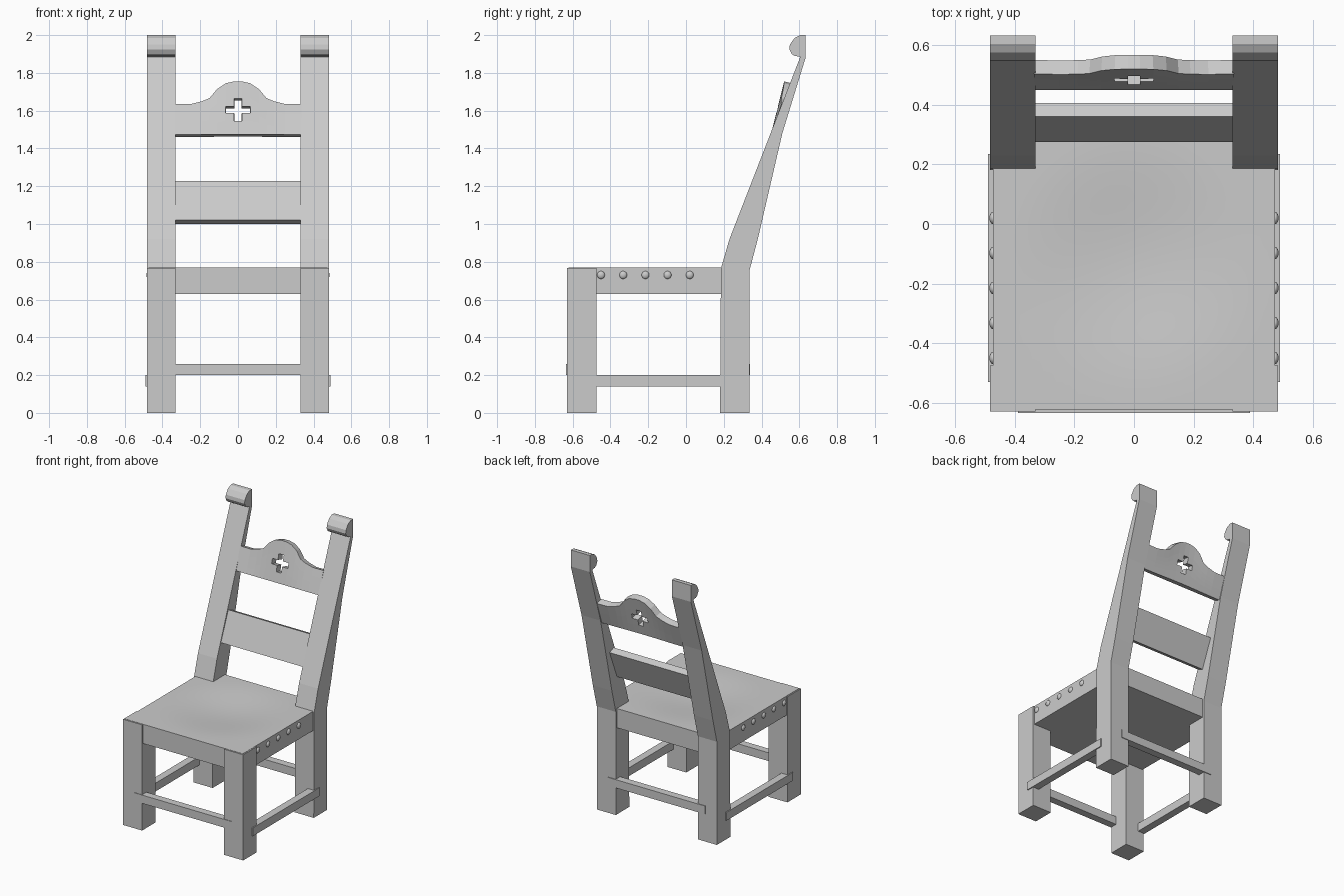
import bpy, bmesh, math

if "Cube" in bpy.data.objects:
    bpy.data.objects.remove(bpy.data.objects["Cube"], do_unlink=True)

grey = bpy.data.materials.new("plain_grey")
grey.use_nodes = True
colour = (0.6, 0.6, 0.6, 1)
grey.diffuse_color = colour
grey.node_tree.nodes["Principled BSDF"].inputs["Base Color"].default_value = colour


def finish(name, bm):
    bmesh.ops.recalc_face_normals(bm, faces=bm.faces)
    mesh = bpy.data.meshes.new(name)
    bm.to_mesh(mesh)
    bm.free()
    mesh.materials.append(grey)
    obj = bpy.data.objects.new(name, mesh)
    bpy.context.collection.objects.link(obj)
    return obj


def box(name, x, y, z):
    bm = bmesh.new()
    bmesh.ops.create_cube(bm, size=1)
    for v in bm.verts:
        for i, (lo, hi) in enumerate((x, y, z)):
            v.co[i] = hi if v.co[i] > 0 else lo
    return finish(name, bm)


def side_prism(name, profile, x0, x1):
    """Extrude a (y, z) outline along x."""
    bm = bmesh.new()
    face = bm.faces.new([bm.verts.new((x0, y, z)) for y, z in profile])
    out = bmesh.ops.extrude_face_region(bm, geom=[face])
    for v in out["geom"]:
        if isinstance(v, bmesh.types.BMVert):
            v.co.x = x1
    return finish(name, bm)


def board(name, columns, rows, surface, thickness, skip=lambda i, j: False):
    """Leaning board: a sheet of cells thickened away from the front."""
    bm = bmesh.new()
    grid = [[bm.verts.new(surface(x, r)) for r in rows] for x in columns]
    for i in range(len(columns) - 1):
        for j in range(len(rows) - 1):
            if not skip(i, j):
                bm.faces.new((grid[i][j], grid[i + 1][j],
                              grid[i + 1][j + 1], grid[i][j + 1]))
    for v in [v for v in bm.verts if not v.link_faces]:
        bm.verts.remove(v)
    obj = finish(name, bm)
    if obj.data.polygons[0].normal.y > 0:
        obj.data.flip_normals()
    mod = obj.modifiers.new("thickness", 'SOLIDIFY')
    mod.thickness = thickness
    mod.offset = -1
    return obj


# Legs, raked back posts with scrolled heads, side rungs and pegs
post = [(0.18, 0), (0.335, 0), (0.335, 0.75), (0.38, 0.92), (0.51, 1.48),
        (0.633, 1.88), (0.633, 2.0), (0.605, 2.0), (0.575, 1.985),
        (0.55, 1.95), (0.547, 1.925), (0.56, 1.9), (0.575, 1.89),
        (0.605, 1.885), (0.23, 0.92), (0.185, 0.765)]
for side, s in (("left", 1), ("right", -1)):
    inner, outer = 0.33 * s, 0.483 * s
    span = sorted((inner, outer))
    box(side + "_front_leg", span, (-0.63, -0.475), (0, 0.768))
    side_prism(side + "_back_post", post, inner, outer)
    box(side + "_side_rung", sorted((0.435 * s, 0.49 * s)),
        (-0.53, 0.235), (0.14, 0.2))
    for n in range(5):
        bm = bmesh.new()
        bmesh.ops.create_uvsphere(bm, u_segments=12, v_segments=8, radius=0.021)
        for v in bm.verts:
            v.co.x = v.co.x * 0.6 + 0.473 * s
            v.co.y += -0.45 + 0.1175 * n
            v.co.z += 0.73
        peg = finish(f"{side}_peg_{n + 1}", bm)
        for p in peg.data.polygons:
            p.use_smooth = True

# Front and back rungs
box("front_rung", (-0.39, 0.39), (-0.634, -0.58), (0.2, 0.26))
box("back_rung", (-0.39, 0.39), (0.285, 0.34), (0.2, 0.26))

# Dished seat
bm = bmesh.new()
cells = 24
bmesh.ops.create_grid(bm, x_segments=cells, y_segments=cells, size=1)
for v in bm.verts:
    x, y = v.co.x * 0.474, v.co.y * 0.4725 - 0.1495
    r = min(1, math.hypot(x / 0.45, (y + 0.13) / 0.45))
    v.co = (x, y, 0.77 - 0.0125 * (1 + math.cos(math.pi * r)))
out = bmesh.ops.extrude_face_region(bm, geom=bm.faces[:])
for v in out["geom"]:
    if isinstance(v, bmesh.types.BMVert):
        v.co.z = 0.63
seat = finish("seat", bm)
for p in seat.data.polygons:
    p.use_smooth = p.normal.z > 0.7
bpy.context.view_layer.objects.active = seat
seat.select_set(True)
bpy.ops.object.shade_smooth_by_angle(angle=math.radians(30))
seat.select_set(False)

# Lower back slat
board("lower_back_slat", (-0.335, 0.335), (0, 1),
      lambda x, t: (x, 0.275 + 0.085 * t, 1.02 + 0.207 * t), 0.05)

# Crest slat with an arched top and a pierced cross
arch = [(0.335, 1.635), (0.25, 1.635), (0.19, 1.65), (0.15, 1.667), (0.11, 1.715),
        (0.065, 1.745), (0.02, 1.755)]
arch += [(-x, z) for x, z in reversed(arch)]
tops = {-x: z for x, z in arch}
base, peak = 1.475, 1.755
levels = [(z - base) / (peak - base) for z in (base, 1.545, 1.587, 1.623, 1.665, peak)]


def crest_surface(x, t):
    top = tops[x]
    z = base + (peak - base) * t
    if abs(x) > 0.07:
        z = base + (top - base) * t
    elif t == 1:
        z = top
    slope = 0.248 + 0.09 * (1 - math.cos(math.pi * min(1, abs(x) / 0.33))) / 2
    return (x, 0.45 + slope * (z - base), z)


middle = len(arch) // 2 - 1


def in_cross(i, j):
    return (i == middle and j in (1, 2, 3)) or (abs(i - middle) == 1 and j == 2)


board("crest_slat", list(tops), levels, crest_surface, 0.049, in_cross)
